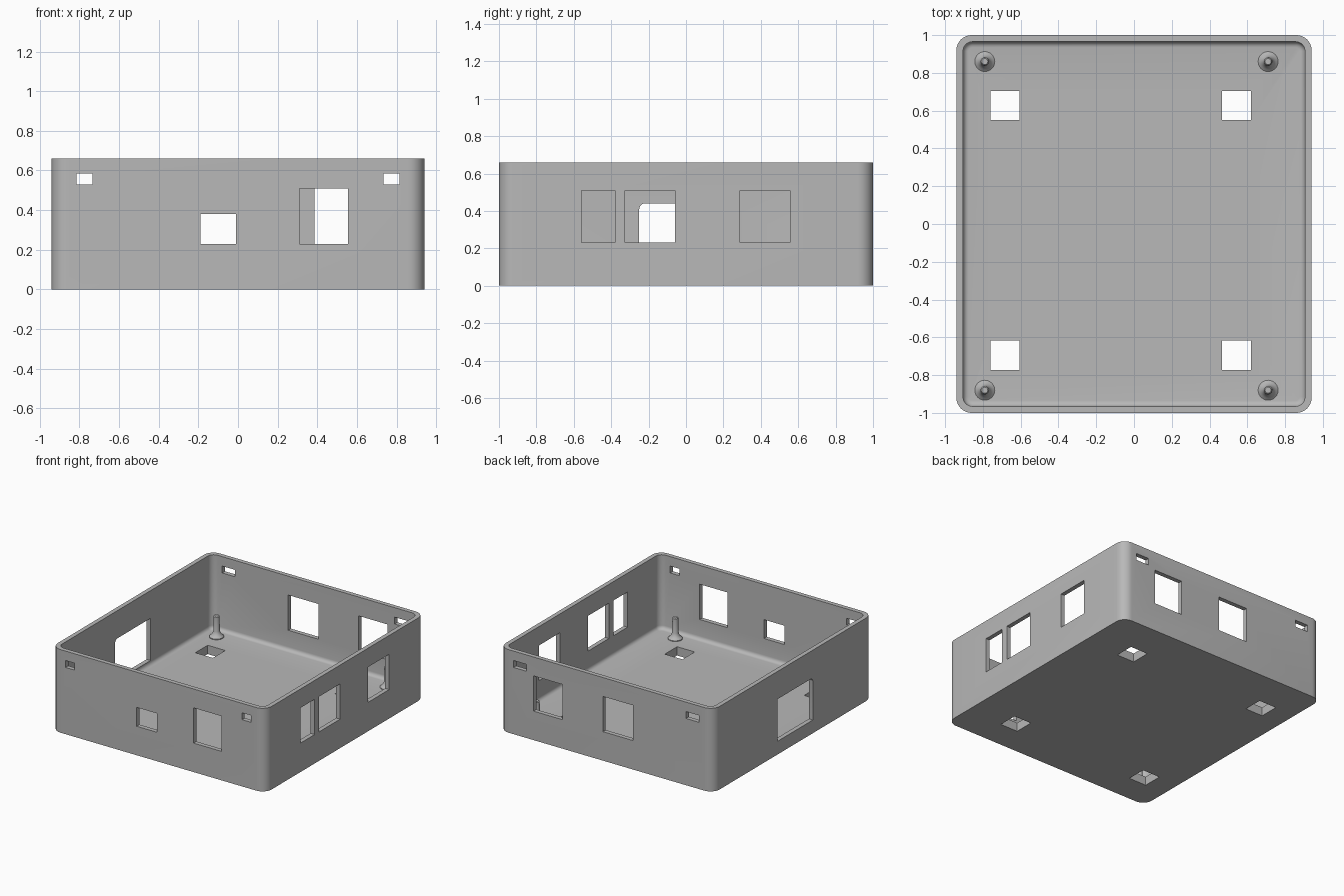
import bpy, bmesh, math

if "Cube" in bpy.data.objects:
    bpy.data.objects.remove(bpy.data.objects["Cube"])

HX, HY, H = 0.94, 1.0, 0.66          # half sizes and height
WALL, FLOOR, FILLET = 0.035, 0.07, 0.03

grey = bpy.data.materials.new("plastic grey")
grey.diffuse_color = (0.48, 0.48, 0.48, 1)
grey.use_nodes = True
grey.node_tree.nodes["Principled BSDF"].inputs["Base Color"].default_value = grey.diffuse_color


def make_object(name, bm):
    bmesh.ops.recalc_face_normals(bm, faces=bm.faces)
    mesh = bpy.data.meshes.new(name)
    bm.to_mesh(mesh)
    bm.free()
    mesh.materials.append(grey)
    ob = bpy.data.objects.new(name, mesh)
    bpy.context.collection.objects.link(ob)
    return ob


def activate(ob):
    bpy.ops.object.select_all(action='DESELECT')
    ob.select_set(True)
    bpy.context.view_layer.objects.active = ob


def rounded_ring(bm, inset, radius, z, seg=8):
    ring = []
    for q, (sx, sy) in enumerate([(1, 1), (-1, 1), (-1, -1), (1, -1)]):
        cx, cy = sx * (HX - inset - radius), sy * (HY - inset - radius)
        for i in range(seg + 1):
            a = (q + i / seg) * math.pi / 2
            ring.append(bm.verts.new((cx + radius * math.cos(a), cy + radius * math.sin(a), z)))
    return ring


def bridge(bm, rings):
    for a, b in zip(rings, rings[1:]):
        n = len(a)
        for i in range(n):
            j = (i + 1) % n
            bm.faces.new((a[i], a[j], b[j], b[i]))


# open tray: outer wall, rim, inner wall and filleted floor
bm = bmesh.new()
rings = [rounded_ring(bm, 0, 0.08, 0), rounded_ring(bm, 0, 0.08, H),
         rounded_ring(bm, WALL, 0.05, H)]
for i in range(6):
    t = i / 5 * math.pi / 2
    d = FILLET * (1 - math.cos(t))
    rings.append(rounded_ring(bm, WALL + d, 0.05 - d, FLOOR + FILLET * (1 - math.sin(t))))
bridge(bm, rings)
bm.faces.new(rings[0])
bm.faces.new(rings[-1])
tray = make_object("tray", bm)

# openings, as (low, high, z low, z high) along each wall
front = [(-0.815, -0.735, 0.53, 0.585), (0.735, 0.815, 0.53, 0.585),
         (-0.19, -0.01, 0.23, 0.38), (0.31, 0.555, 0.23, 0.51)]
back = [(-0.815, -0.70, 0.53, 0.585), (0.70, 0.815, 0.53, 0.585),
        (-0.235, 0.03, 0.23, 0.51), (0.385, 0.64, 0.23, 0.51)]
right = [(-0.56, -0.38, 0.23, 0.51), (-0.325, -0.06, 0.23, 0.51), (0.29, 0.555, 0.23, 0.51)]
boxes = [(a, b, -1.1, -0.9, c, d) for a, b, c, d in front]
boxes += [(a, b, 0.9, 1.1, c, d) for a, b, c, d in back]
boxes += [(0.85, 1.05, a, b, c, d) for a, b, c, d in right]
boxes += [(x, x + 0.155, y, y + 0.155, -0.1, 0.2) for x in (-0.76, 0.465) for y in (0.55, -0.773)]

bm = bmesh.new()
for x0, x1, y0, y1, z0, z1 in boxes:
    for v in bmesh.ops.create_cube(bm, size=1)["verts"]:
        v.co = ((x0 + x1) / 2 + v.co.x * (x1 - x0),
                (y0 + y1) / 2 + v.co.y * (y1 - y0),
                (z0 + z1) / 2 + v.co.z * (z1 - z0))

# large left opening with one rounded upper corner
outline = [(-0.25, 0.105), (0.195, 0.105), (0.195, 0.44)]
for i in range(6):
    a = math.pi / 2 * (1 + i / 5)
    outline.append((-0.22 + 0.03 * math.cos(a), 0.41 + 0.03 * math.sin(a)))
sides = [[bm.verts.new((x, y, z)) for y, z in outline] for x in (-1.05, -0.85)]
bridge(bm, sides)
for s in sides:
    bm.faces.new(s)
cutter = make_object("opening_cutter", bm)
cutter.hide_render = True

mod = tray.modifiers.new("openings", 'BOOLEAN')
mod.operation = 'DIFFERENCE'
mod.solver = 'EXACT'
mod.object = cutter
activate(tray)
bpy.ops.object.modifier_apply(modifier=mod.name)
bpy.data.objects.remove(cutter)
bpy.ops.object.shade_smooth_by_angle(angle=math.radians(30))

# mounting pins with flared feet
profile = [(0.053, FLOOR - 0.005), (0.053, FLOOR + 0.006), (0.041, FLOOR + 0.016),
           (0.030, FLOOR + 0.03), (0.023, FLOOR + 0.05), (0.022, 0.235), (0.016, 0.242)]
N = 24
for x in (-0.79, 0.71):
    for y in (0.86, -0.88):
        bm = bmesh.new()
        rings = [[bm.verts.new((x + r * math.cos(2 * math.pi * i / N),
                                y + r * math.sin(2 * math.pi * i / N), z)) for i in range(N)]
                 for r, z in profile]
        bridge(bm, rings)
        bm.faces.new(rings[0])
        bm.faces.new(rings[-1])
        pin = make_object("mounting_pin", bm)
        activate(pin)
        bpy.ops.object.shade_smooth_by_angle(angle=math.radians(35))
